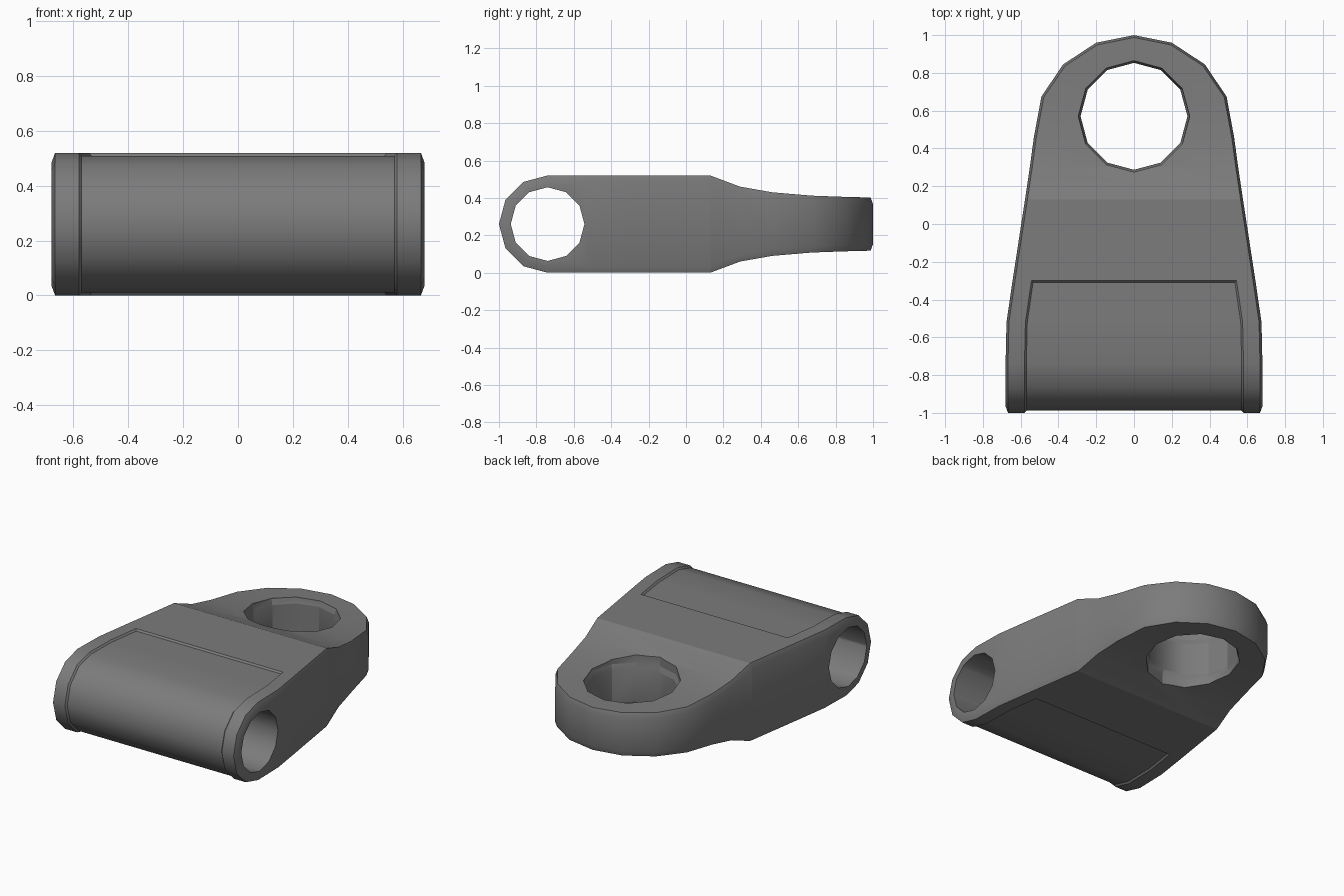
import bpy, bmesh
from math import sin, cos, pi, radians, hypot

old = bpy.data.objects.get("Cube")
if old:
    bpy.data.objects.remove(old)

MID = 0.26             # mid height
PIN_Y, EYE_Y = -0.74, 0.57
CH_IN, CH_Z = 0.013, 0.035   # edge chamfer

mat = bpy.data.materials.new("dark grey metal")
mat.use_nodes = True
mat.diffuse_color = (0.2, 0.2, 0.2, 1)
mat.node_tree.nodes["Principled BSDF"].inputs["Base Color"].default_value = (0.2, 0.2, 0.2, 1)


def finish(bm, name):
    bmesh.ops.recalc_face_normals(bm, faces=bm.faces)
    mesh = bpy.data.meshes.new(name)
    bm.to_mesh(mesh)
    bm.free()
    mesh.materials.append(mat)
    ob = bpy.data.objects.new(name, mesh)
    bpy.context.collection.objects.link(ob)
    return ob


def lathe_cutter(name, rings, place):
    """Closed twelve-sided solid from (radius, height) rings."""
    bm = bmesh.new()
    loops = [[bm.verts.new(place(r * sin(k * pi / 6), r * cos(k * pi / 6), h))
              for k in range(12)] for r, h in rings]
    for a, b in zip(loops, loops[1:]):
        for k in range(12):
            j = (k + 1) % 12
            bm.faces.new((a[k], a[j], b[j], b[k]))
    bm.faces.new(loops[0])
    bm.faces.new(loops[-1])
    ob = finish(bm, name)
    ob.hide_render = True
    return ob


# Stations from nose to tip: half width, outer y/height, inner y/height
stations = []
for k in range(4):
    a = k * pi / 6
    r = MID - CH_Z
    stations.append((0.68, PIN_Y - r * cos(a), r * sin(a),
                     0.68 - CH_IN, PIN_Y - MID * cos(a), MID * sin(a)))
# y, half width, half height
outline = [(-0.52, 0.675, 0.26), (-0.3, 0.643, 0.26), (0.13, 0.577, 0.26),
           (0.29, 0.553, 0.2), (0.46, 0.53, 0.17), (0.675, 0.49, 0.152),
           (0.845, 0.375, 0.146), (0.96, 0.2, 0.143), (1.0, 0.0, 0.142)]
for y, w, h in outline:
    dx, dy = (w, y - EYE_Y) if y > 0.6 else (1, 0)
    d = hypot(dx, dy)
    stations.append((w, y, h - CH_Z, w - CH_IN * dx / d, y - CH_IN * dy / d, h))

# Link body: lofted top and bottom skins joined by side walls
bm = bmesh.new()


def row(st, s):
    w, yo, ho, wi, yi, hi = st
    p = max(w - 0.1, 0)
    half = [(w, yo, ho), (wi, yi, hi), (p, yi, hi)]
    pts = half + [(-x, y, h) for x, y, h in reversed(half)]
    return [bm.verts.new((x, y, MID + s * h)) for x, y, h in pts]


skins = [[row(st, s) for st in stations] for s in (1, -1)]
for skin in skins:
    for a, b in zip(skin, skin[1:]):
        for k in range(5):
            bm.faces.new((a[k], a[k + 1], b[k + 1], b[k]))
top, bottom = skins
for i in range(len(stations) - 1):
    for k in (0, 5):
        bm.faces.new((top[i][k], top[i + 1][k], bottom[i + 1][k], bottom[i][k]))
bmesh.ops.remove_doubles(bm, verts=bm.verts, dist=0.0005)
bmesh.ops.recalc_face_normals(bm, faces=bm.faces)

# Shallow panel wrapped round the nose
panel = [f for f in bm.faces
         if f.calc_center_median().y < -0.3 and abs(f.calc_center_median().x) < 0.01]
bmesh.ops.inset_region(bm, faces=panel, thickness=0.01, depth=-0.011,
                       use_even_offset=True, use_boundary=True)
# Crisp crease where the neck starts to thin
for e in bm.edges:
    if all(abs(v.co.y - 0.13) < 0.001 for v in e.verts):
        e.smooth = False
body = finish(bm, "link_body")

# Cross bore and chamfered eye
bore = lathe_cutter("bore_cutter", [(0.197, -1), (0.197, 1)],
                    lambda u, v, h: (h, PIN_Y + u, MID + v))
eye = lathe_cutter("eye_cutter",
                   [(0.295, -0.5), (0.295, -0.145), (0.283, -0.11),
                    (0.283, 0.11), (0.295, 0.145), (0.295, 0.5)],
                   lambda u, v, h: (u, EYE_Y + v, MID + h))
bpy.ops.object.select_all(action='DESELECT')
bpy.context.view_layer.objects.active = body
body.select_set(True)
for cutter in (bore, eye):
    mod = body.modifiers.new("cut", 'BOOLEAN')
    mod.operation = 'DIFFERENCE'
    mod.solver = 'EXACT'
    mod.object = cutter
    bpy.ops.object.modifier_apply(modifier=mod.name)
    bpy.data.objects.remove(cutter)
bpy.ops.object.shade_smooth_by_angle(angle=radians(32))
